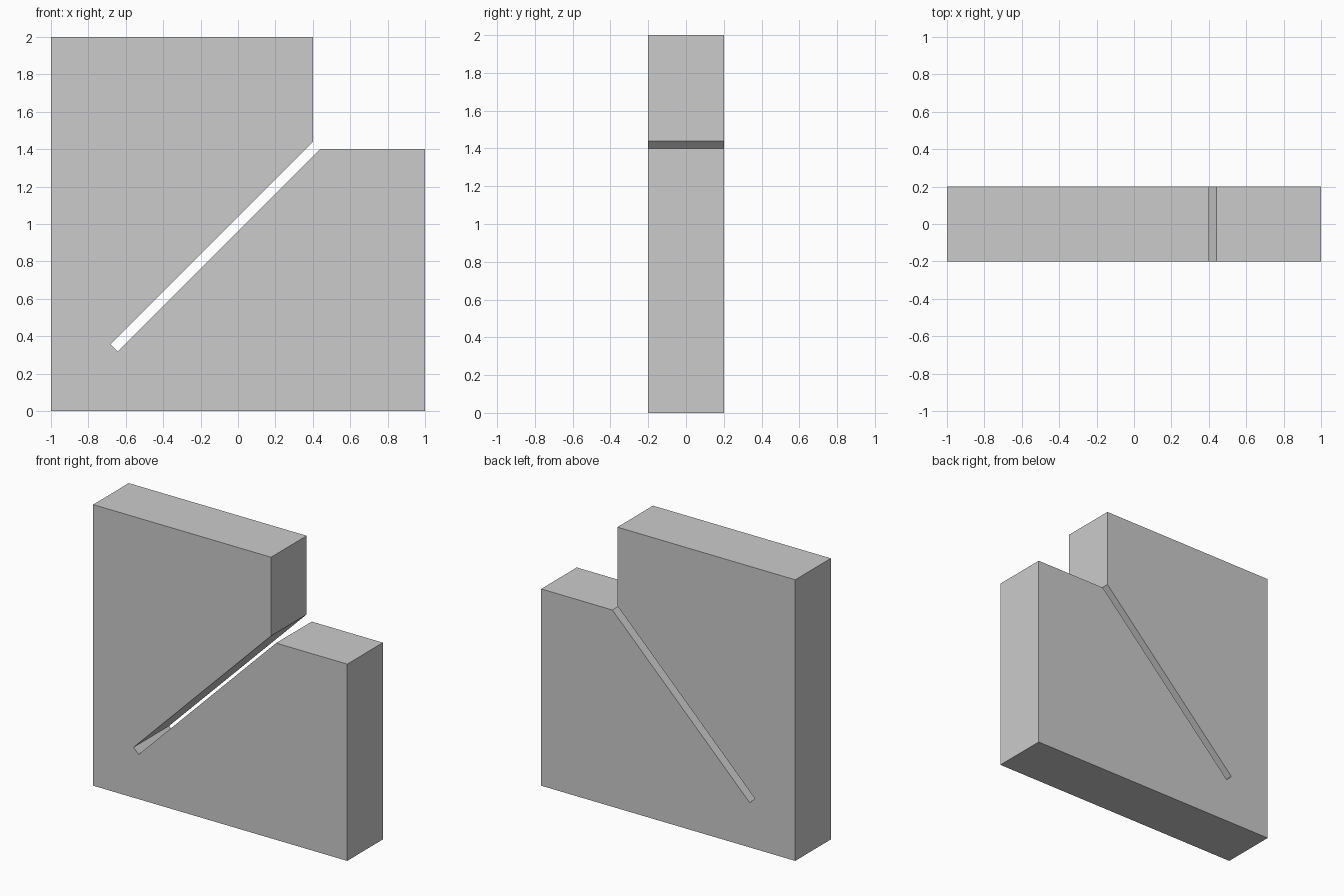
import bpy
import bmesh
from mathutils import Vector

if "Cube" in bpy.data.objects:
    bpy.data.objects.remove(bpy.data.objects["Cube"])

DEPTH = 0.4

# Front outline (x, z): square plate, notched top right corner, diagonal slot
PROFILE = [
    (-1, 0), (1, 0), (1, 1.4), (0.44, 1.4),   # base and right shoulder
    (-0.642, 0.318), (-0.682, 0.358),         # closed end of the slot
    (0.4, 1.44), (0.4, 2), (-1, 2),           # tall left side
]


def extrude_profile(name, points, depth):
    bm = bmesh.new()
    face = bm.faces.new([bm.verts.new((x, -depth / 2, z)) for x, z in points])
    result = bmesh.ops.extrude_face_region(bm, geom=[face])
    verts = [g for g in result["geom"] if isinstance(g, bmesh.types.BMVert)]
    bmesh.ops.translate(bm, verts=verts, vec=Vector((0, depth, 0)))
    bmesh.ops.recalc_face_normals(bm, faces=bm.faces)
    mesh = bpy.data.meshes.new(name)
    bm.to_mesh(mesh)
    bm.free()
    obj = bpy.data.objects.new(name, mesh)
    bpy.context.collection.objects.link(obj)
    return obj


# Slotted plate
extrude_profile("slotted_plate", PROFILE, DEPTH)
